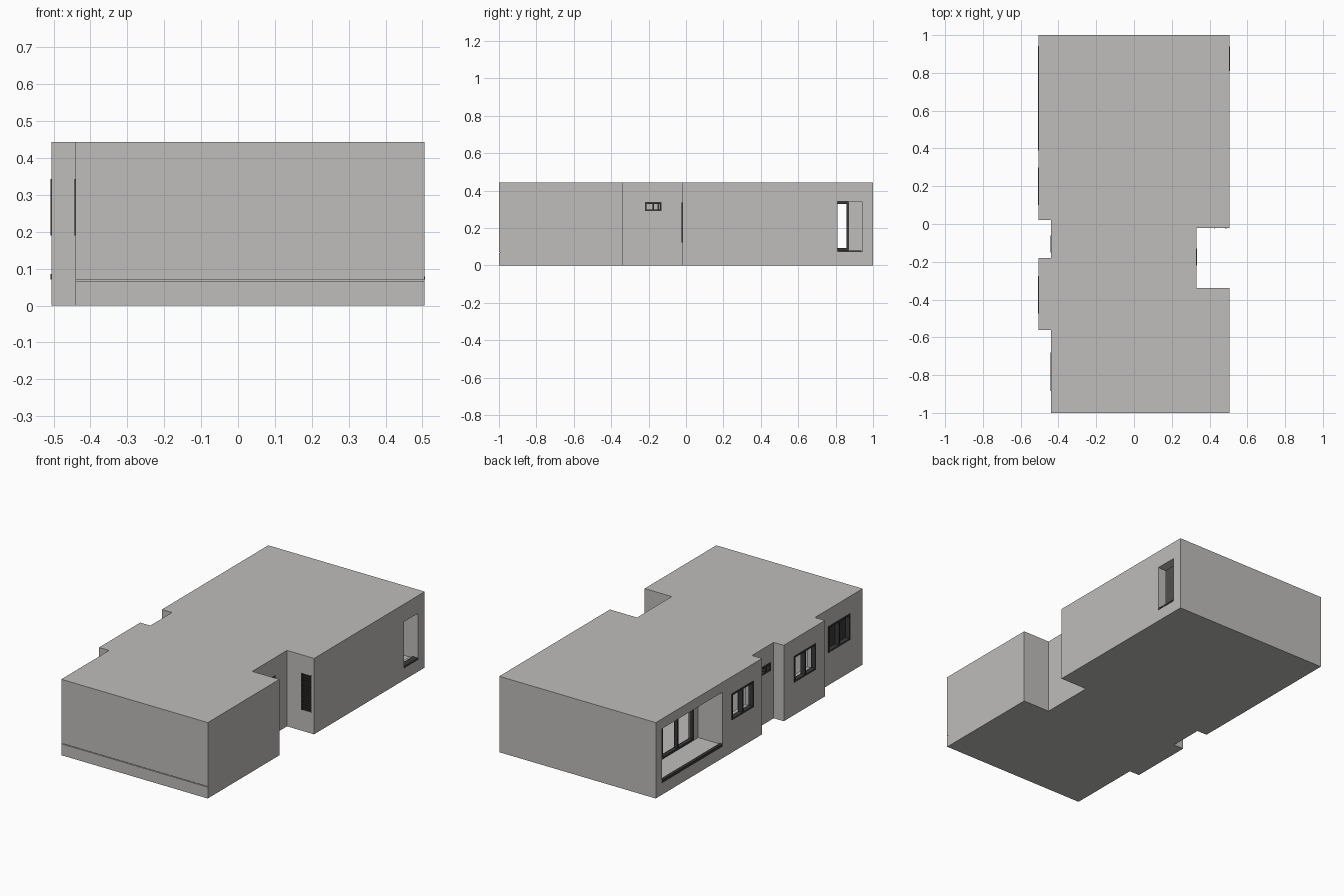
import bpy
import bmesh
from mathutils import Vector

cube = bpy.data.objects.get("Cube")
if cube:
    bpy.data.objects.remove(cube, do_unlink=True)


def material(name, colour):
    m = bpy.data.materials.new(name)
    m.use_nodes = True
    m.diffuse_color = (*colour, 1)
    m.node_tree.nodes["Principled BSDF"].inputs["Base Color"].default_value = (*colour, 1)
    return m


concrete = material("warm grey concrete", (0.52, 0.51, 0.50))
metal = material("dark grey frame", (0.04, 0.04, 0.04))

HEIGHT, FLOOR, CEILING, WALL = 0.443, 0.067, 0.39, 0.055


def finish(name, bm, mat):
    bmesh.ops.recalc_face_normals(bm, faces=bm.faces)
    mesh = bpy.data.meshes.new(name)
    bm.to_mesh(mesh)
    bm.free()
    mesh.materials.append(mat)
    ob = bpy.data.objects.new(name, mesh)
    bpy.context.collection.objects.link(ob)
    return ob


def add_box(bm, lo, hi):
    lo, hi = Vector(lo), Vector(hi)
    verts = bmesh.ops.create_cube(bm, size=1)["verts"]
    bmesh.ops.scale(bm, vec=hi - lo, verts=verts)
    bmesh.ops.translate(bm, vec=(lo + hi) / 2, verts=verts)


def box(name, lo, hi, mat=concrete):
    bm = bmesh.new()
    add_box(bm, lo, hi)
    return finish(name, bm, mat)


def prism(name, outline, z0, z1):
    bm = bmesh.new()
    face = bm.faces.new([bm.verts.new((x, y, z0)) for x, y in outline])
    top = bmesh.ops.extrude_face_region(bm, geom=[face])["geom"]
    bmesh.ops.translate(bm, vec=(0, 0, z1 - z0),
                        verts=[g for g in top if isinstance(g, bmesh.types.BMVert)])
    return finish(name, bm, concrete)


def inset(outline, t):
    """Move every edge of a counter-clockwise right-angled outline inwards."""
    pts = [Vector(p) for p in outline]
    out = []
    for i, p in enumerate(pts):
        a = (p - pts[i - 1]).normalized()
        b = (pts[(i + 1) % len(pts)] - p).normalized()
        out.append(p + t * Vector((-a.y - b.y, a.x + b.x)))
    return out


def cut(target, cutter):
    cutter.hide_render = True
    mod = target.modifiers.new("cut", "BOOLEAN")
    mod.operation, mod.solver, mod.object = "DIFFERENCE", "EXACT", cutter
    bpy.context.view_layer.objects.active = target
    bpy.ops.object.modifier_apply(modifier=mod.name)
    bpy.data.objects.remove(cutter, do_unlink=True)


def window(name, x0, x1, y0, y1, z0, z1, panes=2, bar=0.009):
    """Open frame in a wall that faces along x, with upright mullions."""
    bm = bmesh.new()
    for z in (z0, z1 - bar):
        add_box(bm, (x0, y0, z), (x1, y1, z + bar))
    for i in range(panes + 1):
        y = y0 + (y1 - y0 - bar) * i / panes
        add_box(bm, (x0, y, z0), (x1, y + bar, z1))
    return finish(name, bm, metal)


# Outer block with side recesses, hollowed into one room
outline = [(0.505, 1), (-0.505, 1), (-0.505, 0.02), (-0.44, 0.02),
           (-0.44, -0.18), (-0.505, -0.18), (-0.505, -0.56), (-0.44, -0.56),
           (-0.44, -1), (0.505, -1), (0.505, -0.34), (0.33, -0.34),
           (0.33, -0.02), (0.505, -0.02)]
shell = prism("building_shell", outline, 0, HEIGHT)
cut(shell, prism("room_cutter", inset(outline, WALL), FLOOR, CEILING))

# Window openings and their frames: outer wall x, y range, z range
windows = {
    "side_window_rear": (-0.505, 0.1, 0.3, 0.19, 0.343),
    "side_window_middle": (-0.505, -0.475, -0.275, 0.19, 0.343),
    "side_window_front": (-0.44, -0.885, -0.68, 0.19, 0.343),
    "recess_window_right": (-0.44, -0.15, -0.06, 0.29, 0.338),
    "recess_window_left": (0.33, -0.22, -0.13, 0.29, 0.338),
}
for name, (x, y0, y1, z0, z1) in windows.items():
    s = 1 if x > 0 else -1
    xs = sorted((x + s * 0.02, x - s * 0.08))
    cut(shell, box("cutter", (xs[0], y0, z0), (xs[1], y1, z1)))
    xs = sorted((x + s * 0.003, x - s * 0.025))
    window(name, *xs, y0, y1, z0, z1)

# Dark blind behind the front side window
box("front_window_blind", (-0.416, -0.88, 0.195), (-0.412, -0.685, 0.338), metal)

# Loggia opening and doorway on the opposite wall
cut(shell, box("cutter", (-0.55, 0.387, 0.08), (-0.44, 0.944, 0.385)))
cut(shell, box("cutter", (0.43, 0.81, 0.072), (0.55, 0.94, 0.34)))
box("loggia_sill", (-0.508, 0.388, 0.07), (-0.49, 0.943, 0.086), metal)
box("doorway_sill", (0.47, 0.811, 0.07), (0.507, 0.939, 0.079), metal)

# Loggia floor, side wall and rear wall with a wide window
box("loggia_floor", (-0.46, 0.38, 0.06), (-0.34, 0.95, 0.08))
box("loggia_side_wall", (-0.46, 0.352, 0.06), (-0.315, 0.387, 0.395))
rear_wall = box("loggia_rear_wall", (-0.35, 0.38, 0.06), (-0.315, 0.95, 0.395))
cut(rear_wall, box("cutter", (-0.4, 0.43, 0.082), (-0.28, 0.87, 0.338)))
window("loggia_window", -0.353, -0.33, 0.43, 0.87, 0.082, 0.338, panes=3, bar=0.011)

# Inner partitions
for name, x0, x1, y in (("rear_partition", -0.46, 0.46, 0.03),
                        ("front_partition", -0.46, 0.46, -0.545)):
    box(name, (x0, y, 0.06), (x1, y + 0.03, 0.395))

# Slatted panel in the recess
cut(shell, box("cutter", (0.424, -0.05, 0.122), (0.489, -0.005, 0.337)))
bm = bmesh.new()
add_box(bm, (0.424, -0.01, 0.122), (0.489, -0.002, 0.337))
for x in (0.424, 0.483):
    add_box(bm, (x, -0.023, 0.122), (x + 0.006, -0.004, 0.337))
for i in range(14):
    z = 0.122 + i * 0.016
    add_box(bm, (0.424, -0.02, z), (0.489, -0.006, z + 0.007))
finish("slatted_panel", bm, metal)

# Joint line along the front
cut(shell, box("cutter", (-0.6, -1.1, 0.066), (0.6, -0.994, 0.07)))
